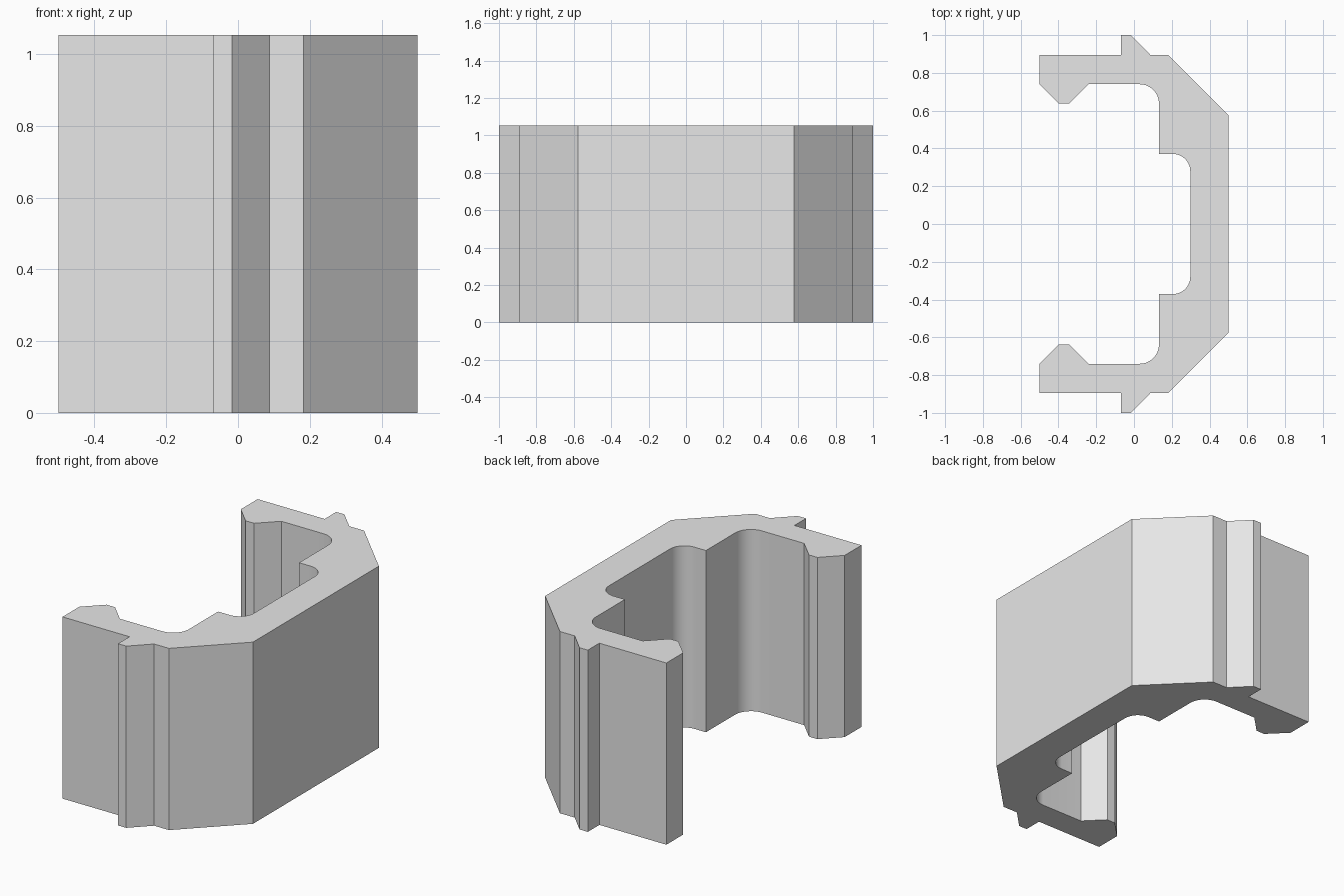
import bpy, bmesh, math

if "Cube" in bpy.data.objects:
    bpy.data.objects.remove(bpy.data.objects["Cube"])

HEIGHT = 1.054


def arc(cx, cy, r, a0, a1, steps=10):
    """Points of a circular fillet from angle a0 to a1 (degrees)."""
    pts = []
    for i in range(steps + 1):
        a = math.radians(a0 + (a1 - a0) * i / steps)
        pts.append((cx + r * math.cos(a), cy + r * math.sin(a)))
    return pts


# Half of the cross-section: outer wall, clip ridge, arm, hook, inner wall
half = [(0.5, 0.577), (0.183, 0.894), (0.088, 0.894), (-0.017, 1.0),
        (-0.07, 1.0), (-0.07, 0.894), (-0.5, 0.894), (-0.5, 0.74),
        (-0.397, 0.637), (-0.343, 0.637), (-0.24, 0.74)]
half += arc(0.03, 0.638, 0.102, 90, 0)      # pocket fillet
half += [(0.132, 0.371)]                    # step corner
half += arc(0.206, 0.279, 0.092, 90, 0)     # channel fillet

# Mirror the half and extrude the closed outline
outline = half + [(x, -y) for x, y in reversed(half)]
bm = bmesh.new()
base = bm.faces.new([bm.verts.new((x, y, 0)) for x, y in outline])
ext = bmesh.ops.extrude_face_region(bm, geom=[base], use_keep_orig=True)
top = [v for v in ext["geom"] if isinstance(v, bmesh.types.BMVert)]
bmesh.ops.translate(bm, verts=top, vec=(0, 0, HEIGHT))
bmesh.ops.recalc_face_normals(bm, faces=bm.faces)
mesh = bpy.data.meshes.new("rail_bracket")
bm.to_mesh(mesh)
bm.free()

bracket = bpy.data.objects.new("rail_bracket", mesh)
bpy.context.collection.objects.link(bracket)

grey = bpy.data.materials.new("light_grey")
grey.diffuse_color = (0.8, 0.8, 0.8, 1)
grey.use_nodes = True
grey.node_tree.nodes["Principled BSDF"].inputs["Base Color"].default_value = grey.diffuse_color
mesh.materials.append(grey)

# Smooth fillets, sharp corners
bpy.context.view_layer.objects.active = bracket
bracket.select_set(True)
bpy.ops.object.shade_smooth_by_angle(angle=math.radians(30))
